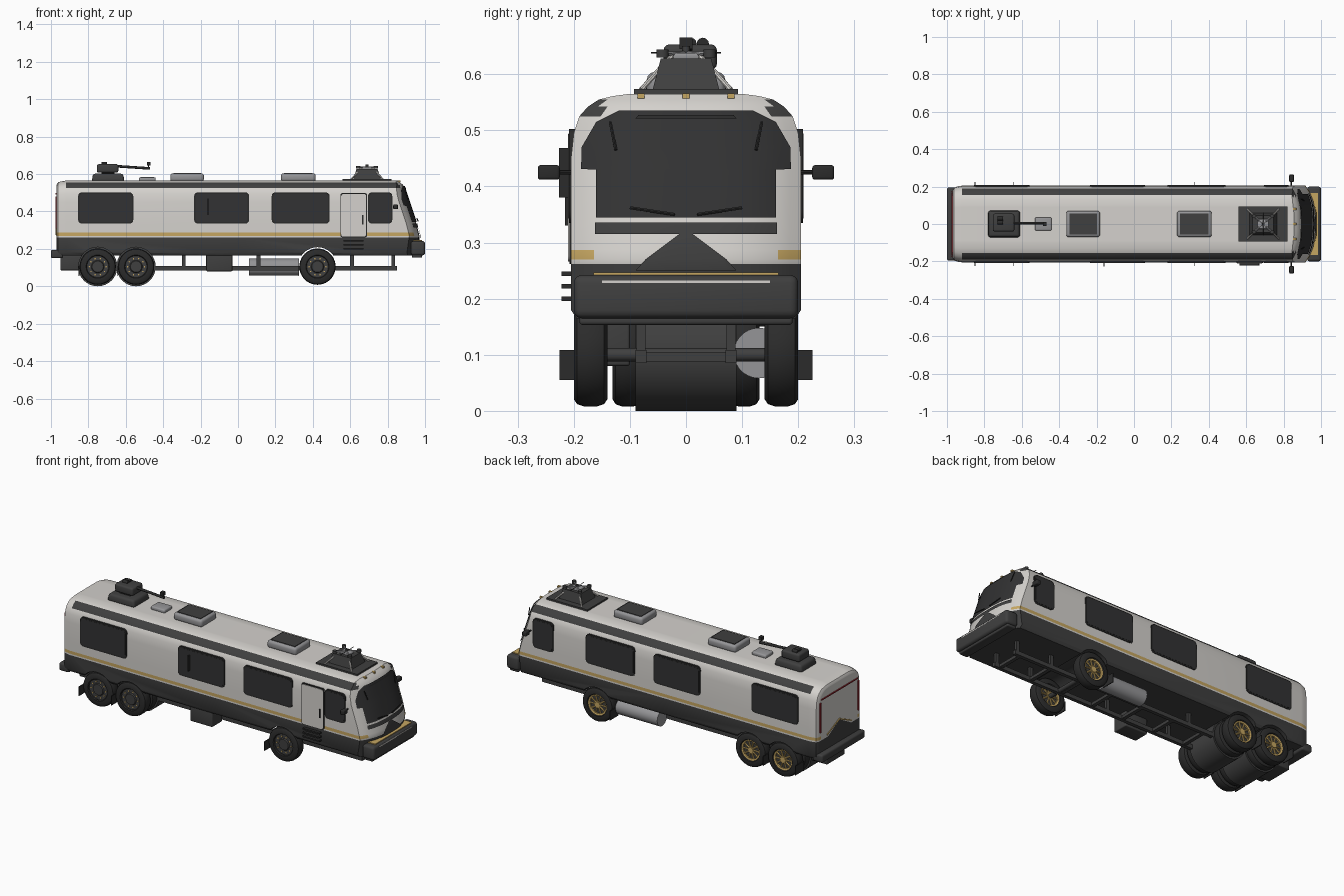
import bpy, bmesh
from math import pi, cos, sin
from mathutils import Vector

if "Cube" in bpy.data.objects:
    bpy.data.objects.remove(bpy.data.objects["Cube"])


def material(name, r, g, b):
    m = bpy.data.materials.new(name)
    m.use_nodes = True
    m.diffuse_color = (r, g, b, 1)
    m.node_tree.nodes["Principled BSDF"].inputs["Base Color"].default_value = (r, g, b, 1)
    return m


DARK = material("charcoal", .05, .05, .05)
WHITE = material("off white", .66, .64, .61)
GOLD = material("gold", .56, .38, .12)
GLASS = material("dark glass", .032, .032, .033)
RUBBER = material("black rubber", .024, .024, .024)
GREY = material("grey metal", .3, .3, .31)
RED = material("lamp red", .35, .02, .03)


def finish(name, bm, *mats):
    bmesh.ops.recalc_face_normals(bm, faces=bm.faces)
    me = bpy.data.meshes.new(name)
    bm.to_mesh(me)
    bm.free()
    for m in mats:
        me.materials.append(m)
    ob = bpy.data.objects.new(name, me)
    bpy.context.collection.objects.link(ob)
    return ob


def smooth(ob):
    bpy.ops.object.select_all(action='DESELECT')
    ob.select_set(True)
    bpy.context.view_layer.objects.active = ob
    bpy.ops.object.shade_smooth_by_angle(angle=.6)
    return ob


def box(name, xs, ys, zs, mat, bevel=0, axis=None, top=1):
    """Box from ranges; bevel all edges, or only those along one axis; top scales the upper face."""
    bm = bmesh.new()
    bmesh.ops.create_cube(bm, size=1)
    for v in bm.verts:
        s = top if v.co.z > 0 else 1
        v.co = [(r[0] + r[1]) / 2 + c * (r[1] - r[0]) * k
                for r, c, k in zip((xs, ys, zs), v.co, (s, s, 1))]
    if bevel:
        edges = [e for e in bm.edges if axis is None
                 or abs((e.verts[0].co - e.verts[1].co).normalized()[axis]) > .9]
        bmesh.ops.bevel(bm, geom=edges, offset=bevel, segments=3, affect='EDGES', profile=.5)
    return smooth(finish(name, bm, mat))


def lathe(name, profile, loc, axis, mat, n=32):
    bm = bmesh.new()
    vs = [bm.verts.new((r, 0, h)) for r, h in profile]
    es = [bm.edges.new(p) for p in zip(vs, vs[1:])]
    bmesh.ops.spin(bm, geom=vs + es, axis=(0, 0, 1), cent=(0, 0, 0), angle=2 * pi, steps=n)
    bmesh.ops.remove_doubles(bm, verts=bm.verts, dist=1e-5)
    q = Vector((0, 0, 1)).rotation_difference(Vector(axis))
    for v in bm.verts:
        v.co = q @ v.co + Vector(loc)
    return smooth(finish(name, bm, mat))


def rod(name, a, b, r, mat, n=12):
    a, b = Vector(a), Vector(b)
    h = (b - a).length
    return lathe(name, [(0, 0), (r, 0), (r, h), (0, h)], a, (b - a).normalized(), mat, n)


# Body shell: lofted section with a raked, bowed nose
HALF = [(.195, .165), (.205, .18), (.205, .262), (.205, .27), (.205, .287), (.205, .33), (.205, .45),
        (.2, .495), (.19, .525), (.175, .542), (.155, .555), (.13, .561), (.1, .565)]
COLS = [-1, -.9, -.8, -.6, -.4, -.2, 0, .2, .4, .6, .8, .9, 1]
NOSE = [(.165, .955), (.27, .97), (.33, .955), (.54, .885), (.57, .85)]


def nose_x(y, z):
    for (z0, x0), (z1, x1) in zip(NOSE, NOSE[1:]):
        if z <= z1:
            break
    return x0 + (x1 - x0) * (z - z0) / (z1 - z0) - .05 * (abs(y) / .2) ** 3


def ring(x, inset):
    loop = [(HALF[0][0] * u, HALF[0][1]) for u in COLS] + HALF[1:-1]
    loop += [(HALF[-1][0] * u, HALF[-1][1]) for u in reversed(COLS)]
    loop += [(-y, z) for y, z in reversed(HALF[1:-1])]
    out = []
    for y, z in loop:
        y *= 1 - inset / .2
        z -= inset * max(0, (z - .45) / .115)
        out.append((nose_x(y, z) if x is None else x, y, z))
    return out


bm = bmesh.new()
rings = [[bm.verts.new(p) for p in ring(x, i)] for x, i in
         [(-.97, .022), (-.962, .009), (-.94, .003), (-.92, 0), (0, 0), (.8, 0), (None, 0)]]
for a, b in zip(rings, rings[1:]):
    for i in range(len(a)):
        j = (i + 1) % len(a)
        bm.faces.new((a[i], a[j], b[j], b[i]))
for end in (0, -1):
    ends = rings[end]
    n, k = len(COLS), len(HALF)
    rows = [ends[:n]]
    for i in range(1, k - 1):
        r, l = ends[n + i - 1], ends[-i]
        row = [l]
        for u in COLS[1:-1]:
            y, z = r.co.y * u, r.co.z
            row.append(bm.verts.new((nose_x(y, z) if end else r.co.x, y, z)))
        rows.append(row + [r])
    rows.append(ends[n + k - 2:2 * n + k - 2][::-1])
    for a, b in zip(rows, rows[1:]):
        for i in range(n - 1):
            bm.faces.new((a[i], a[i + 1], b[i + 1], b[i]))
for f in bm.faces:
    c = f.calc_center_median()
    onend = len({v for v in f.verts} & set(rings[0] + rings[-1])) == 4 or c.x > .9 or c.x < -.965
    if c.z < .265:
        f.material_index = 0
    elif .27 < c.z < .287 and (not onend or abs(c.y) > .16):
        f.material_index = 2
    elif .525 < c.z < .555 and abs(c.y) > .15 and -.92 < c.x < .9 and not onend:
        f.material_index = 0
    else:
        f.material_index = 1
body = finish("body_shell", bm, DARK, WHITE, GOLD)

# Wheel arches
WHEELS = (-.75, -.545, .425)
for x in WHEELS:
    cutter = lathe("arch_cutter", [(0, -.3), (.104, -.3), (.104, .3), (0, .3)], (x, 0, .105), (0, 1, 0), DARK)
    mod = body.modifiers.new("arch", 'BOOLEAN')
    mod.operation, mod.object, mod.solver = 'DIFFERENCE', cutter, 'EXACT'
    bpy.context.view_layer.objects.active = body
    bpy.ops.object.modifier_apply(modifier=mod.name)
    bpy.data.objects.remove(cutter)
smooth(body)


# Panels that follow the nose
def nose_patch(name, rows, mat, off=.005, n=16):
    bm = bmesh.new()
    grid = [[bm.verts.new((nose_x(w * u, z) + off, w * u, z))
             for u in [2 * i / n - 1 for i in range(n + 1)]] for z, w in rows]
    for a, b in zip(grid, grid[1:]):
        for i in range(n):
            bm.faces.new((a[i], a[i + 1], b[i + 1], b[i]))
    return smooth(finish(name, bm, mat))


nose_patch("windshield", [(.345, .16), (.43, .16), (.431, .187), (.47, .186), (.515, .16), (.535, .12)], GLASS)
nose_patch("nose_band", [(.315, .162), (.33, .162), (.336, .162)], DARK)
nose_patch("nose_wedge", [(.25, .09), (.27, .072), (.315, .012)], DARK, .006)
nose_patch("visor_strip", [(.521, .09), (.527, .085)], RUBBER, .008)
for s in (-1, 1):
    rod("wiper", (.962, s * .02, .35), (.957, s * .1, .362), .003, RUBBER, 6)
    rod("pillar_trim", (.91, s * .125, .465), (.895, s * .135, .515), .003, RUBBER, 6)
for y in (-.08, 0, .08):
    box("marker_lamp", (.85, .868), (y - .006, y + .006), (.557, .566), GOLD)

# Bumpers
box("front_bumper", (.925, 1), (-.2, .2), (.165, .242), DARK, .014)
box("front_bumper_lip", (.93, .985), (-.19, .19), (.153, .17), DARK, .006)
box("bumper_strip", (.994, 1), (-.15, .15), (.226, .232), WHITE)
box("bumper_gold_line", (.93, .985), (-.165, .165), (.241, .247), GOLD)
box("rear_bumper", (-1, -.935), (-.195, .195), (.15, .195), DARK, .01)
box("rear_hitch", (-.95, -.83), (-.08, .08), (.085, .165), DARK, .006)

# Rear lamps and chevron
for s in (-1, 1):
    box("rear_lamp", (-.976, -.96), (s * .172 - .004, s * .172 + .004), (.31, .48), RED)
    rod("rear_chevron", (-.971, s * .11, .275), (-.971, 0, .325), .004, GOLD, 6)
box("rear_lamp_bar", (-.975, -.96), (-.165, .165), (.492, .498), RED)
bm = bmesh.new()
bm.faces.new([bm.verts.new((-.973, y, z)) for y, z in ((-.11, .262), (.11, .262), (0, .322))])
finish("rear_wedge", bm, DARK)

# Side windows, mirrors, mudflaps on both sides
for s in (-1, 1):
    for x0, x1 in ((-.855, -.56), (-.235, .06), (.18, .49), (.695, .825)):
        box("window_frame", (x0, x1), sorted((s * .19, s * .2085)), (.335, .502), RUBBER, .02, 1)
        box("window_glass", (x0 + .008, x1 - .008), sorted((s * .2, s * .2095)), (.343, .494), GLASS, .015, 1)
    box("mirror", (.83, .855), sorted((s * .225, s * .264)), (.412, .438), RUBBER, .005)
    rod("mirror_arm", (.84, s * .2, .425), (.84, s * .235, .425), .004, RUBBER, 8)
    for x in WHEELS:
        box("mudflap", (x - .102, x - .098), sorted((s * .15, s * .225)), (.055, .108), RUBBER)

# Entry door, steps and grab plate
box("door_frame", (.547, .69), (-.2075, -.19), (.262, .498), RUBBER, .01, 1)
box("door", (.552, .685), (-.21, -.195), (.266, .493), WHITE, .01, 1)
box("door_handle", (.663, .67), (-.216, -.2), (.33, .38), RUBBER)
for z in (.2, .222, .244):
    box("door_step", (.565, .672), (-.222, -.2), (z - .004, z + .004), RUBBER)
box("grab_plate", (-.163, -.157), (-.226, -.2), (.38, .468), RUBBER)

# Wheels: dark outer face with gold bolts, gold spokes on the other face
TYRE = [(.058, -.024), (.062, -.03), (.084, -.03), (.093, -.024), (.097, -.012)]
TYRE = TYRE + [(r, -h) for r, h in reversed(TYRE)]
for x in WHEELS:
    for y in (-.17, .17):
        c = Vector((x, y, .105))
        lathe("tyre", TYRE, c, (0, 1, 0), RUBBER, 40)
        lathe("rim", [(0, -.026), (.03, -.026), (.034, -.02), (.059, -.02), (.059, .014), (0, .014)], c, (0, 1, 0), DARK)
        lathe("rim_ring", [(.05, .014), (.05, .022), (.059, .025), (.059, .014)], c, (0, 1, 0), GOLD)
        lathe("hub", [(.017, .01), (.017, .026), (0, .026)], c, (0, 1, 0), GOLD, 16)
        for i in range(10):
            d = Vector((cos(i * pi / 5), 0, sin(i * pi / 5)))
            up = Vector((0, .019, 0))
            rod("spoke", c + d * .012 + up, c + d * .053 + up, .005, GOLD, 6)
            p = c + d * .045
            rod("wheel_bolt", p + Vector((0, -.023, 0)), p, .004, GOLD, 6)
    rod("axle", (x, -.15, .1), (x, .15, .1), .012, DARK)
for x in WHEELS[:2]:
    lathe("axle_drum", [(0, -.09), (.105, -.09), (.105, .09), (0, .09)], (x, 0, .105), (0, 1, 0), DARK)
    for y in (-.104, .104):
        lathe("inner_tyre", [(0, -.02)] + [(r, h * .9) for r, h in TYRE[1:-1]] + [(0, .02)], (x, y, .105), (0, 1, 0), RUBBER)

# Chassis ladder, exhaust and battery box
for s in (-1, 1):
    box("frame_rail", (-.45, .85), (s * .08 - .01, s * .08 + .01), (.085, .108), DARK)
for i in range(7):
    box("cross_member", (-.4 + i * .2, -.38 + i * .2), (-.08, .08), (.088, .105), DARK)
for x in (-.3, .1, .6, .82):
    for s in (-1, 1):
        box("frame_hanger", (x, x + .02), (s * .08 - .008, s * .08 + .008), (.1, .17), DARK)
rod("muffler", (.06, .13, .103), (.325, .13, .103), .045, GREY, 28)
box("battery_box", (-.17, -.03), (-.19, -.1), (.08, .17), DARK, .005)

# Roof vents and hatch
for x0, x1 in ((-.362, -.182), (.23, .415)):
    box("roof_vent", (x0, x1), (-.07, .07), (.56, .604), GREY, .014)
    box("vent_lid", (x0 + .016, x1 - .016), (-.055, .055), (.6, .607), DARK)
box("roof_hatch", (-.53, -.44), (-.036, .036), (.56, .583), GREY, .008)

# Roof turret
box("turret_base", (-.782, -.607), (-.073, .073), (.56, .602), DARK, .012, None, .92)
box("turret_neck", (-.73, -.66), (-.03, .03), (.598, .615), RUBBER)
box("turret_body", (-.755, -.64), (-.04, .055), (.608, .653), DARK, .01)
rod("turret_barrel", (-.65, .005, .642), (-.47, .005, .63), .007, RUBBER)
box("turret_sight", (-.487, -.467), (-.012, .012), (.645, .665), RUBBER)
rod("sight_post", (-.478, .005, .63), (-.478, .005, .65), .003, RUBBER, 6)
for y in (.008, .03):
    rod("turret_lens", (-.73, y, .654), (-.7, y, .654), .011, RUBBER)

# Roof sensor platform
box("platform_plate", (.56, .82), (-.093, .093), (.56, .574), DARK)
box("platform_core", (.615, .765), (-.06, .06), (.57, .628), DARK, 0, None, .75)
box("platform_top", (.66, .72), (-.026, .026), (.625, .638), GREY, .004)
for sx in (-1, 1):
    for sy in (-1, 1):
        rod("platform_strut", (.69 + sx * .085, sy * .08, .572), (.69 + sx * .03, sy * .026, .632), .0045, WHITE, 8)
        rod("sensor_arm", (.69, 0, .636), (.69 + sx * .045, sy * .04, .637), .005, GREY, 8)
        rod("sensor", (.69 + sx * .048, sy * .042, .63), (.69 + sx * .048, sy * .042, .644), .011, DARK)
rod("sensor_mast", (.69, 0, .63), (.69, 0, .65), .007, DARK)
rod("sensor_rail", (.69, -.062, .638), (.69, .062, .638), .0015, RUBBER, 6)
